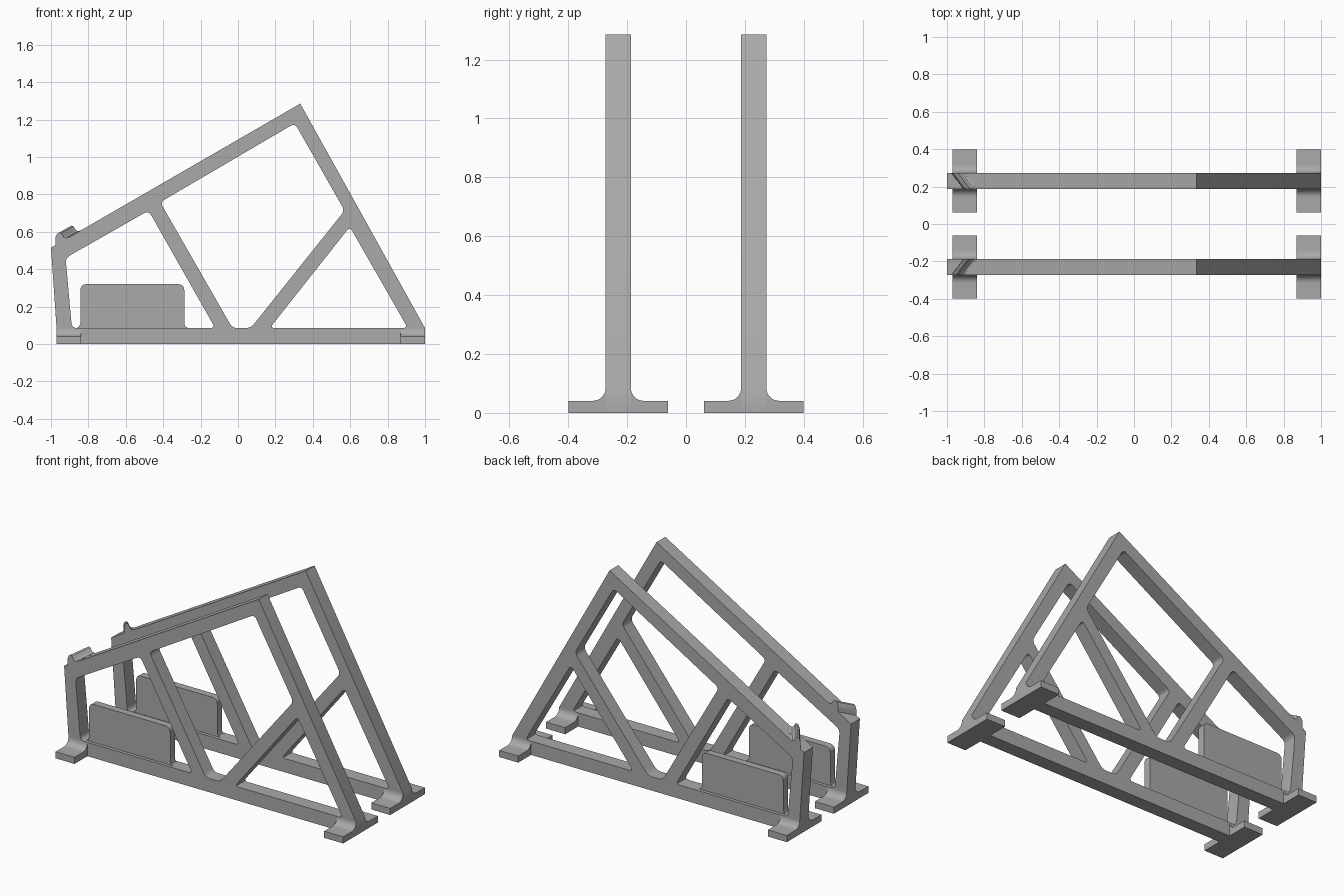
import bpy, bmesh, math
from mathutils import Vector, Matrix

if "Cube" in bpy.data.objects:
    bpy.data.objects.remove(bpy.data.objects["Cube"])

grey = bpy.data.materials.new("plain_grey")
grey.diffuse_color = (0.4, 0.4, 0.4, 1)
grey.use_nodes = True
grey.node_tree.nodes["Principled BSDF"].inputs["Base Color"].default_value = grey.diffuse_color


def rounded(points, d, steps=6):
    """Round every corner of a closed outline, starting each curve d from the corner."""
    out, n = [], len(points)
    for i in range(n):
        p, a, b = (Vector(points[j % n]) for j in (i, i - 1, i + 1))
        s = p + (a - p).normalized() * d
        e = p + (b - p).normalized() * d
        for k in range(steps + 1):
            t = k / steps
            out.append(s * (1 - t) ** 2 + p * 2 * t * (1 - t) + e * t * t)
    return out


def plate(name, outlines, thickness, matrix):
    """Extrude a filled outline (further outlines become holes) and place it."""
    curve = bpy.data.curves.new(name, 'CURVE')
    curve.dimensions, curve.fill_mode = '2D', 'BOTH'
    curve.extrude = thickness / 2
    for pts in outlines:
        sp = curve.splines.new('POLY')
        sp.points.add(len(pts) - 1)
        for q, p in zip(sp.points, pts):
            q.co = (p[0], p[1], 0, 1)
        sp.use_cyclic_u = True
    tmp = bpy.data.objects.new(name + "_tmp", curve)
    bpy.context.collection.objects.link(tmp)
    deps = bpy.context.evaluated_depsgraph_get()
    mesh = bpy.data.meshes.new_from_object(tmp.evaluated_get(deps))
    bpy.data.objects.remove(tmp)
    mesh.transform(matrix)
    bm = bmesh.new()
    bm.from_mesh(mesh)
    bmesh.ops.remove_doubles(bm, verts=bm.verts, dist=1e-5)
    bmesh.ops.recalc_face_normals(bm, faces=bm.faces)
    for f in bm.faces:
        f.smooth = True
        f.material_index = 0
    bm.to_mesh(mesh)
    bm.free()
    mesh.set_sharp_from_angle(angle=math.radians(30))
    mesh.materials.clear()
    mesh.materials.append(grey)
    ob = bpy.data.objects.new(name, mesh)
    bpy.context.collection.objects.link(ob)
    return ob


def columns(x, y, z, origin):
    """Matrix sending the local axes to the given directions."""
    m = Matrix((x, y, z)).transposed().to_4x4()
    m.translation = origin
    return m


# Truss outline and its three openings
outer = [(-0.97, 0), (1, 0), (1, 0.085), (0.333, 1.285), (-1, 0.515), (-0.97, 0.085)]
left_hole = [(-0.888, 0.085), (-0.122, 0.085), (-0.478, 0.713), (-0.922, 0.46)]
mid_hole = [(-0.03, 0.085), (0.068, 0.085), (0.57, 0.713), (0.304, 1.18), (-0.416, 0.758)]
right_hole = [(0.17, 0.085), (0.908, 0.085), (0.598, 0.627)]

# Side panel: upright plate with rounded top and small flares at its foot
panel = [(-0.865, 0.075), (-0.265, 0.075), (-0.265, 0.085), (-0.28, 0.092), (-0.287, 0.108)]
panel += rounded([(-0.287, 0.12), (-0.287, 0.32), (-0.843, 0.32), (-0.843, 0.12)], 0.035)[7:21]
panel += [(-0.843, 0.108), (-0.85, 0.092), (-0.865, 0.085)]

# Stop ridge section
ridge = [(-0.942, 0.53), (-0.944, 0.57), (-0.942, 0.592), (-0.935, 0.607), (-0.924, 0.614),
         (-0.913, 0.611), (-0.906, 0.6), (-0.899, 0.589), (-0.888, 0.585), (-0.875, 0.588),
         (-0.865, 0.56)]

# Half foot section: flat flange with a concave fillet against the truss
flange = [(0.03, 0), (0.169, 0), (0.169, 0.041)]
for k in range(9):
    a = math.pi / 2 * k / 8
    flange.append((0.086 - 0.043 * math.sin(a), 0.084 - 0.043 * math.cos(a)))
flange.append((0.03, 0.084))

for s, side in ((-1, "front"), (1, "back")):
    y = 0.23 * s
    upright = columns((1, 0, 0), (0, 0, 1), (0, -1, 0), (0, y, 0))
    plate(side + "_truss", [outer, rounded(left_hole, 0.028),
          rounded(mid_hole, 0.028), rounded(right_hole, 0.028)], 0.086, upright)
    plate(side + "_panel", [panel], 0.045, upright)
    # Ridge runs diagonally across the bar, rising with its slope
    skew = columns((1, 0, 0), (0, 0, 1), (0.76 * s, -1, 0.43 * s), (0, y, 0))
    plate(side + "_stop_ridge", [ridge], 0.086, skew)
    # Feet at both ends, one flange on each side of the truss
    for x, end in ((-0.905, "left"), (0.935, "right")):
        for d, face in ((-1, "outer"), (1, "inner")):
            across = columns((0, -s * d, 0), (0, 0, 1), (1, 0, 0), (x, y, 0))
            plate(f"{side}_{end}_{face}_foot", [flange], 0.13, across)
